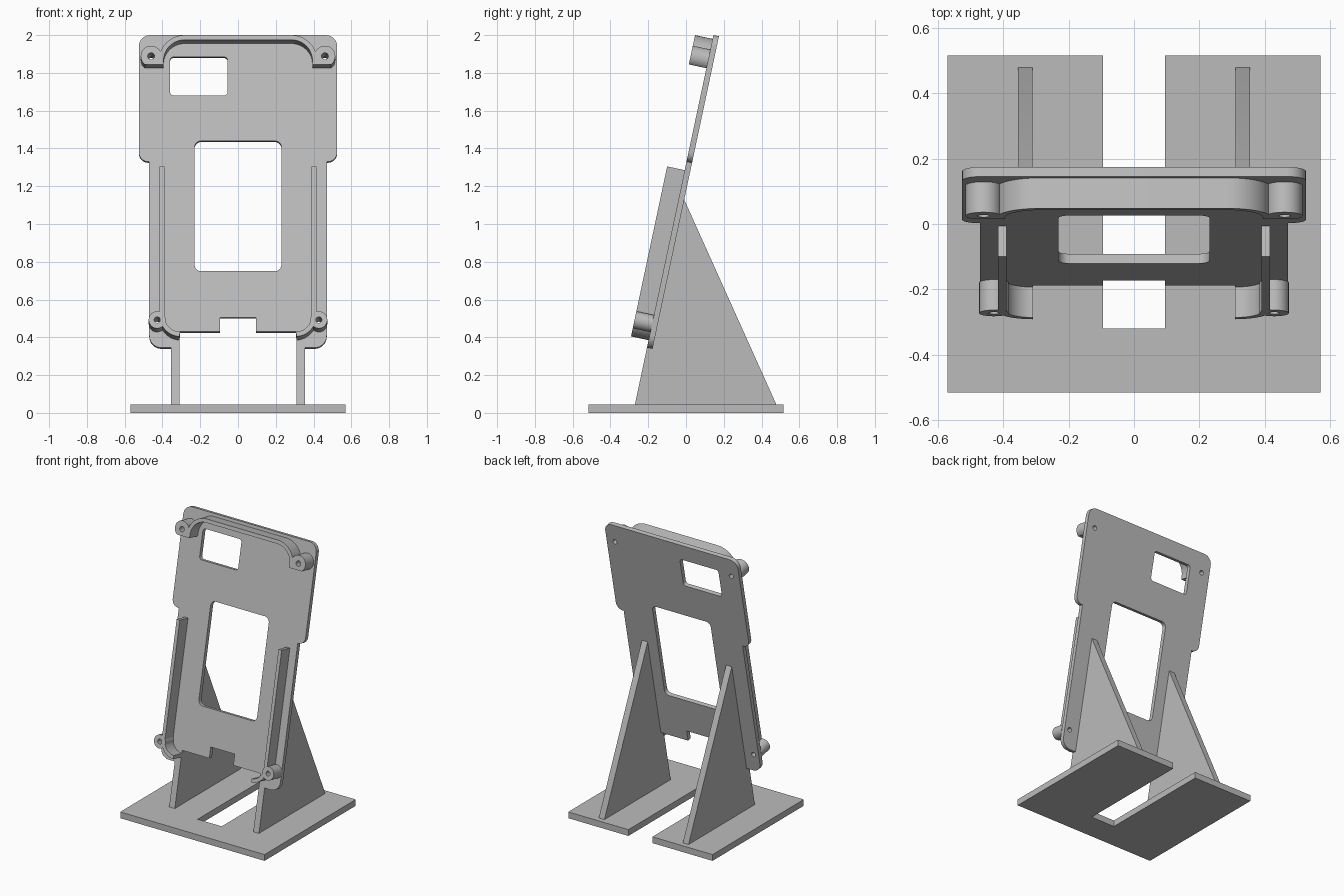
import bpy, bmesh
from math import sin, cos, tan, radians, pi
from mathutils import Matrix, Vector

cube = bpy.data.objects.get("Cube")
if cube:
    bpy.data.objects.remove(cube, do_unlink=True)

grey = bpy.data.materials.new("light_grey")
grey.use_nodes = True
colour = (0.5, 0.5, 0.5, 1)
grey.diffuse_color = colour
grey.node_tree.nodes["Principled BSDF"].inputs["Base Color"].default_value = colour

LEAN = radians(12)
BASE_TOP = 0.045
PLATE_FOOT = -0.28      # y where the plate's front plane meets the ground
THICK = 0.03            # plate thickness
RAISE = 0.095           # height of rims and bosses above the plate

# Planes the profiles are drawn on
FLAT = Matrix.Identity(4)
SIDE = Matrix(((0, 0, 1, 0), (1, 0, 0, 0), (0, 1, 0, 0), (0, 0, 0, 1)))
TILTED = (Matrix.Translation((0, PLATE_FOOT, 0))
          @ Matrix.Rotation(pi / 2 - LEAN, 4, 'X')
          @ Matrix.Diagonal((1, 1 / cos(LEAN), 1, 1)))


def arc(cx, cy, r, start, end, n=16):
    """Points along an arc, angles in degrees."""
    return [(cx + r * cos(radians(start + (end - start) * i / n)),
             cy + r * sin(radians(start + (end - start) * i / n))) for i in range(n + 1)]


def circle(cx, cy, r):
    return arc(cx, cy, r, 0, 360, 32)[:-1]


def rounded(corners, n=8):
    """Polygon from (x, y, radius) corners with right-angle fillets."""
    out = []
    for i, (x, y, r) in enumerate(corners):
        p = Vector((x, y))
        if not r:
            out.append(p)
            continue
        a = (Vector(corners[i - 1][:2]) - p).normalized() * r
        b = (Vector(corners[(i + 1) % len(corners)][:2]) - p).normalized() * r
        for k in range(n + 1):
            t = pi / 2 * k / n
            out.append(p + a * (1 - sin(t)) + b * (1 - cos(t)))
    return out


def window(x0, x1, y0, y1, r):
    return rounded([(x0, y0, r), (x1, y0, r), (x1, y1, r), (x0, y1, r)])


def flip(points, side):
    return [(side * p[0], *p[1:]) for p in points]


def prism(name, outlines, low, high, plane):
    """Extrude an outline (and its holes) between two heights of a plane."""
    curve = bpy.data.curves.new(name, 'CURVE')
    curve.dimensions = '2D'
    curve.fill_mode = 'BOTH'
    curve.extrude = (high - low) / 2
    for points in outlines:
        spline = curve.splines.new('POLY')
        spline.points.add(len(points) - 1)
        for sp, p in zip(spline.points, points):
            sp.co = (p[0], p[1], 0, 1)
        spline.use_cyclic_u = True
    temp = bpy.data.objects.new(name, curve)
    bpy.context.collection.objects.link(temp)
    bpy.context.view_layer.update()
    dg = bpy.context.evaluated_depsgraph_get()
    mesh = bpy.data.meshes.new_from_object(temp.evaluated_get(dg))
    bpy.data.objects.remove(temp, do_unlink=True)
    bpy.data.curves.remove(curve)
    bm = bmesh.new()
    bm.from_mesh(mesh)
    bmesh.ops.remove_doubles(bm, verts=bm.verts, dist=0.0001)
    bm.transform(plane @ Matrix.Translation((0, 0, (low + high) / 2)))
    bmesh.ops.recalc_face_normals(bm, faces=bm.faces)
    bm.to_mesh(mesh)
    bm.free()
    mesh.materials.clear()
    mesh.materials.append(grey)
    obj = bpy.data.objects.new(name, mesh)
    bpy.context.collection.objects.link(obj)
    bpy.ops.object.select_all(action='DESELECT')
    obj.select_set(True)
    bpy.context.view_layer.objects.active = obj
    bpy.ops.object.shade_smooth_by_angle(angle=radians(30))
    return obj


# Base with a slot open to the back
half = [(0.57, -0.515), (0.57, 0.515), (0.095, 0.515), (0.095, -0.32)]
prism("base", [half + flip(half[::-1], -1)], 0, BASE_TOP, FLAT)

# Leaning back plate with windows, bottom notch and screw holes
half = [(0.095, 0.505, 0), (0.095, 0.43, 0), (0.31, 0.43, 0), (0.31, 0.345, 0),
        (0.47, 0.345, 0.065), (0.47, 1.33, 0), (0.525, 1.33, 0.05), (0.525, 2.0, 0.06)]
top_screw, low_screw = (0.46, 1.869), (0.428, 0.473)
holes = [circle(s * x, y, 0.016) for s in (1, -1) for x, y in (top_screw, low_screw)]
prism("back_plate", [rounded(half + flip(half[::-1], -1)),
                     window(-0.36, -0.055, 1.68, 1.885, 0.02),
                     window(-0.23, 0.23, 0.75, 1.44, 0.035)] + holes, -THICK, 0, TILTED)

# Top rim curving down to the screw bosses
outer = arc(0.284, 1.845, 0.135, 0, 90)
inner = arc(0.284, 1.845, 0.11, 0, 90)
prism("top_rim", [outer + flip(outer[::-1], -1) + flip(inner, -1) + inner[::-1]],
      -0.005, RAISE, TILTED)

# Outline of the side rails, hooked inward at the bottom
rail = ([(0.39, 1.285)] + arc(0.305, 0.495, 0.085, 0, -88)
        + arc(0.305, 0.495, 0.11, -88, 0) + [(0.415, 1.285)])

# Support gusset, flush with the plate front below its lower edge
def front(z):
    return PLATE_FOOT + z * tan(LEAN)


gusset = [(front(0.03), 0.03), (front(0.37), 0.37), (front(0.37) + 0.015, 0.37),
          (front(1.13) + 0.015, 1.13), (front(1.13) + THICK, 1.13),
          (0.478, BASE_TOP), (0.478, 0.03)]

for s, side in ((1, "left"), (-1, "right")):
    x, y = top_screw
    boss = arc(x, y, 0.055, 180, -53, 32) + [(0.394, 1.825), (0.394, y), (0.41, y + 0.022)]
    boss = [(2 * x - px, py) for px, py in arc(x, y, 0.055, 0, 233, 32)]
    boss = arc(x, y, 0.055, -53, 180, 32) + [(0.394, y), (0.394, 1.825)]
    prism(side + "_top_boss", [flip(boss, s), circle(s * x, y, 0.018)], -0.001, RAISE, TILTED)
    x, y = low_screw
    prism(side + "_bottom_boss", [circle(s * x, y, 0.045), circle(s * x, y, 0.016)],
          -0.001, RAISE, TILTED)
    prism(side + "_rail", [flip(rail, s)], -0.005, RAISE, TILTED)
    lo, hi = sorted((s * 0.31, s * 0.355))
    prism(side + "_support", [gusset], lo, hi, SIDE)
